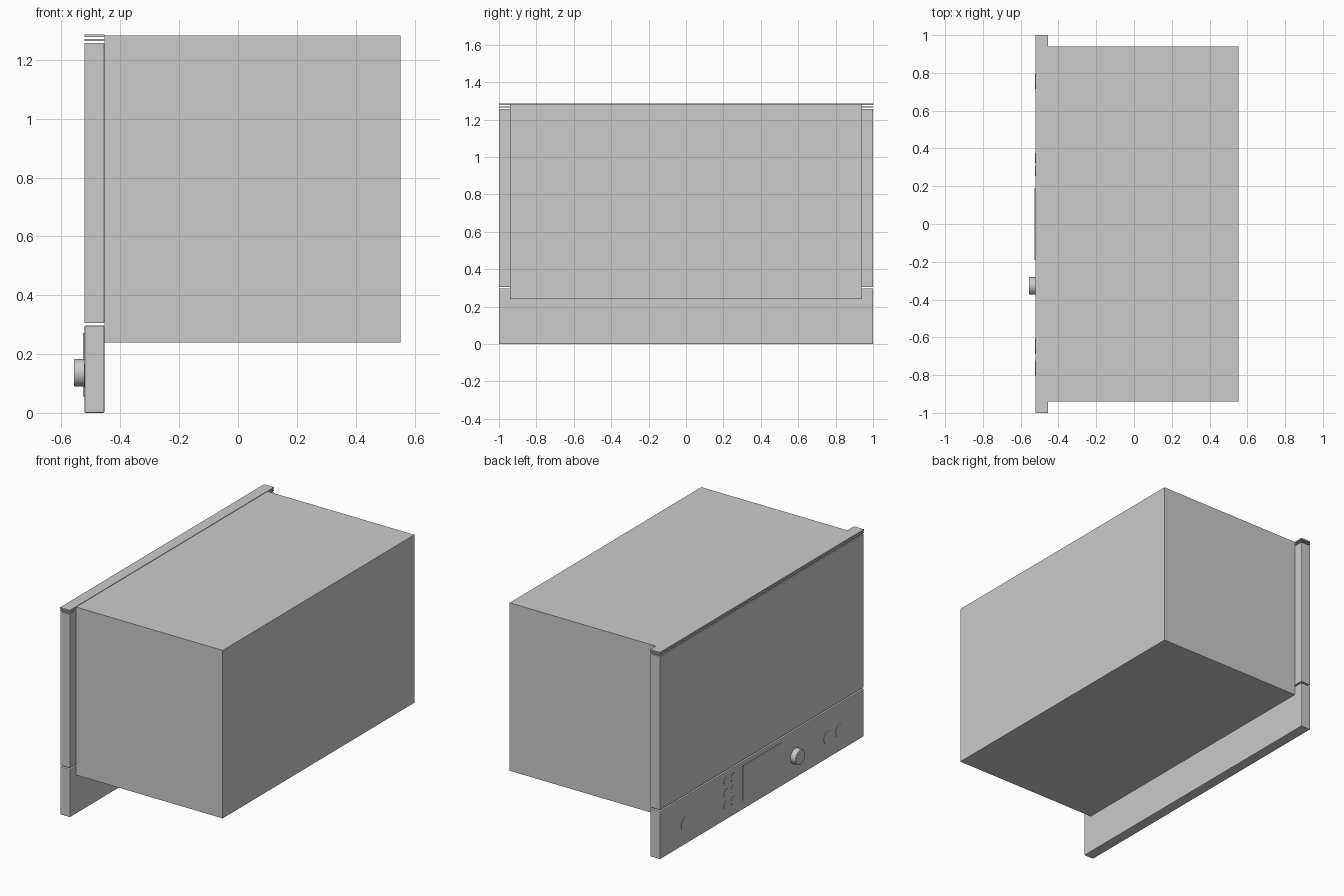
import bpy
from math import pi, radians

if "Cube" in bpy.data.objects:
    bpy.data.objects.remove(bpy.data.objects["Cube"], do_unlink=True)

grey = bpy.data.materials.new("light_grey")
grey.use_nodes = True
colour = (0.6, 0.6, 0.6, 1)
grey.diffuse_color = colour
grey.node_tree.nodes["Principled BSDF"].inputs["Base Color"].default_value = colour

FRONT, BACK = -0.522, -0.454   # outer and inner planes of the fascia


def finish(name, bevel):
    obj = bpy.context.object
    obj.name = name
    obj.data.materials.append(grey)
    if bevel:
        mod = obj.modifiers.new("soft_edges", "BEVEL")
        mod.width, mod.segments = bevel, 2
        mod.limit_method = "ANGLE"
    return obj


def box(name, x, y, z, bevel=0):
    """Box between the given (low, high) limits."""
    spans = (x, y, z)
    bpy.ops.mesh.primitive_cube_add(size=1, location=[sum(s) / 2 for s in spans])
    bpy.context.object.scale = [s[1] - s[0] for s in spans]
    bpy.ops.object.transform_apply(location=False, rotation=False, scale=True)
    return finish(name, bevel)


def disc(name, y, z, radius, proud, bevel=0):
    """Round control standing proud of the fascia."""
    sunk = 0.01
    bpy.ops.mesh.primitive_cylinder_add(
        vertices=40, radius=radius, depth=proud + sunk,
        location=(FRONT + (sunk - proud) / 2, y, z), rotation=(0, pi / 2, 0))
    bpy.ops.object.shade_smooth_by_angle(angle=radians(35))
    return finish(name, bevel)


# Oven body behind the fascia
box("oven_body", (BACK, 0.553), (-0.94, 0.94), (0.24, 1.283))

# Fascia: control panel, door and two trim strips with fine gaps
fascia = (FRONT, BACK)
width = (-1, 1)
box("control_panel", fascia, width, (0, 0.297), 0.004)
box("door", fascia, width, (0.305, 1.258), 0.003)
box("lower_trim_strip", fascia, width, (1.264, 1.271))
box("upper_trim_strip", fascia, width, (1.277, 1.286))

# Display plate
box("display", (FRONT - 0.004, FRONT + 0.01), (-0.19, 0.19), (0.056, 0.272))

# Rotary knob
disc("knob", -0.327, 0.137, 0.047, 0.035, 0.003)

# Large round buttons
for i, y in enumerate((0.755, -0.645, -0.763)):
    disc(f"round_button_{i + 1}", y, 0.128, 0.04, 0.002)

# Keypad of small buttons
for row in range(3):
    for col in range(2):
        disc(f"keypad_button_{row + 1}_{col + 1}",
             0.35 - 0.07 * col, 0.09 + 0.073 * row, 0.026, 0.002)
